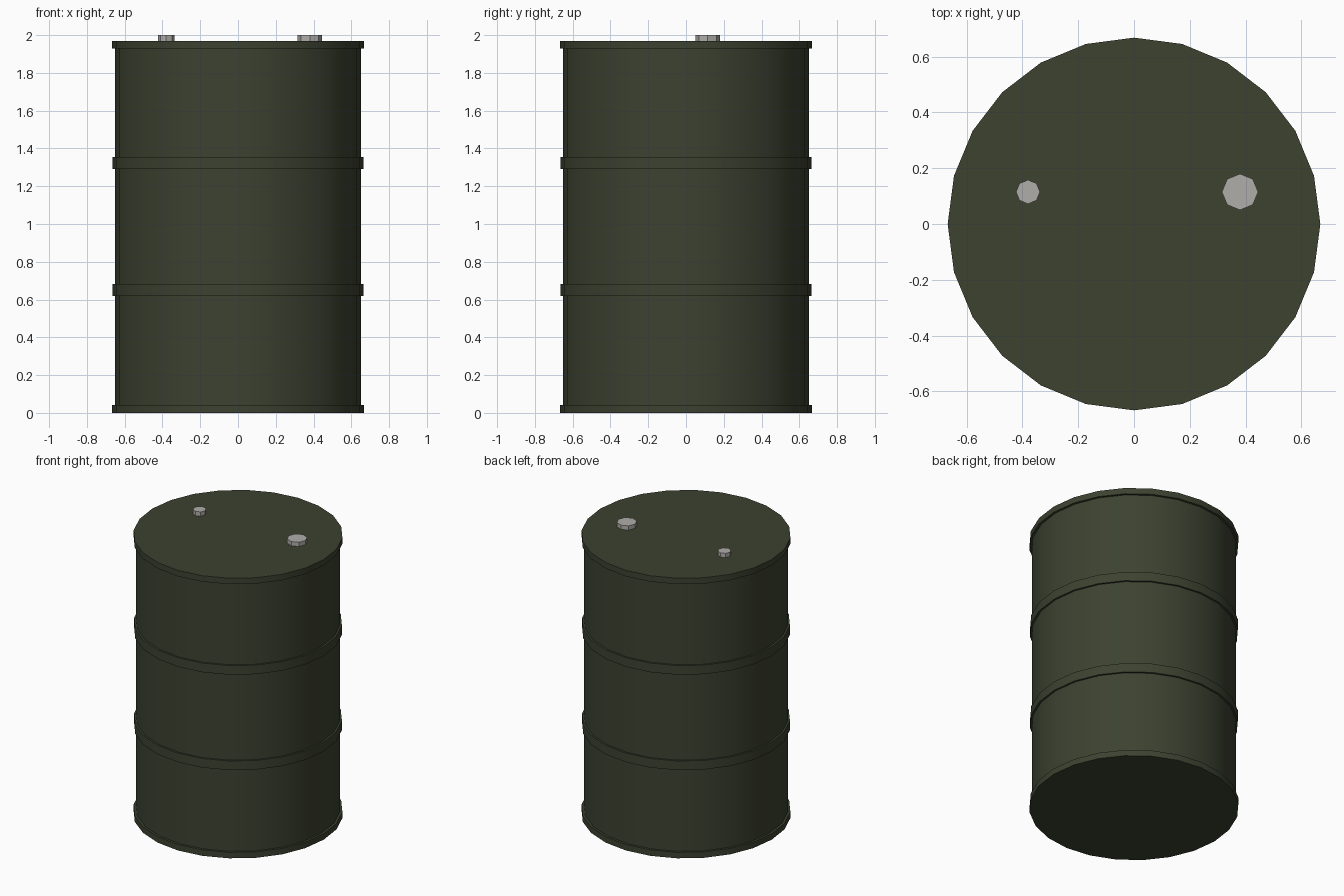
import bpy, bmesh
from math import cos, sin, tau, radians

if "Cube" in bpy.data.objects:
    bpy.data.objects.remove(bpy.data.objects["Cube"])


def paint(name, rgb):
    mat = bpy.data.materials.new(name)
    mat.diffuse_color = (*rgb, 1)
    mat.use_nodes = True
    mat.node_tree.nodes["Principled BSDF"].inputs["Base Color"].default_value = mat.diffuse_color
    return mat


GREEN = paint("drab_green", (0.045, 0.054, 0.03))
STEEL = paint("bare_steel", (0.43, 0.42, 0.40))


def finish(name, bm, mat, smooth=True):
    bmesh.ops.recalc_face_normals(bm, faces=bm.faces)
    mesh = bpy.data.meshes.new(name)
    bm.to_mesh(mesh)
    bm.free()
    mesh.materials.append(mat)
    obj = bpy.data.objects.new(name, mesh)
    bpy.context.collection.objects.link(obj)
    if smooth:
        bpy.ops.object.select_all(action='DESELECT')
        obj.select_set(True)
        bpy.context.view_layer.objects.active = obj
        bpy.ops.object.shade_smooth_by_angle(angle=radians(30))
    return obj


def disc(name, radius, z0, z1, mat, sides=24, x=0, y=0, smooth=True):
    """Upright capped cylinder between two heights."""
    bm = bmesh.new()
    rings = [[bm.verts.new((x + radius * cos(tau * i / sides),
                            y + radius * sin(tau * i / sides), z))
              for i in range(sides)] for z in (z0, z1)]
    for ring in rings:
        bm.faces.new(ring)
    for i in range(sides):
        j = (i + 1) % sides
        bm.faces.new((rings[0][i], rings[0][j], rings[1][j], rings[1][i]))
    return finish(name, bm, mat, smooth)


def band(name, inner, outer, z0, z1, mat, sides=24):
    """Square-section ring around the drum."""
    profile = [(inner, z0), (outer, z0), (outer, z1), (inner, z1)]
    bm = bmesh.new()
    loops = [[bm.verts.new((r * cos(tau * i / sides), r * sin(tau * i / sides), z))
              for r, z in profile] for i in range(sides)]
    for i in range(sides):
        a, b = loops[i], loops[(i + 1) % sides]
        for k in range(4):
            n = (k + 1) % 4
            bm.faces.new((a[k], b[k], b[n], a[n]))
    return finish(name, bm, mat)


# Drum wall
disc("drum_body", 0.652, 0.02, 1.95, GREEN)

# Top and bottom rims, closed by the flat lid and base
disc("bottom_rim", 0.668, 0.0, 0.042, GREEN)
disc("top_rim", 0.668, 1.928, 1.97, GREEN)

# Rolling hoops
for name, z in (("lower_hoop", 0.651), ("upper_hoop", 1.322)):
    band(name, 0.64, 0.665, z - 0.032, z + 0.032, GREEN)

# Bung caps on the lid
disc("large_bung", 0.065, 1.96, 2.0, STEEL, 8, 0.38, 0.115, smooth=False)
disc("small_bung", 0.043, 1.96, 2.0, STEEL, 8, -0.38, 0.115, smooth=False)
